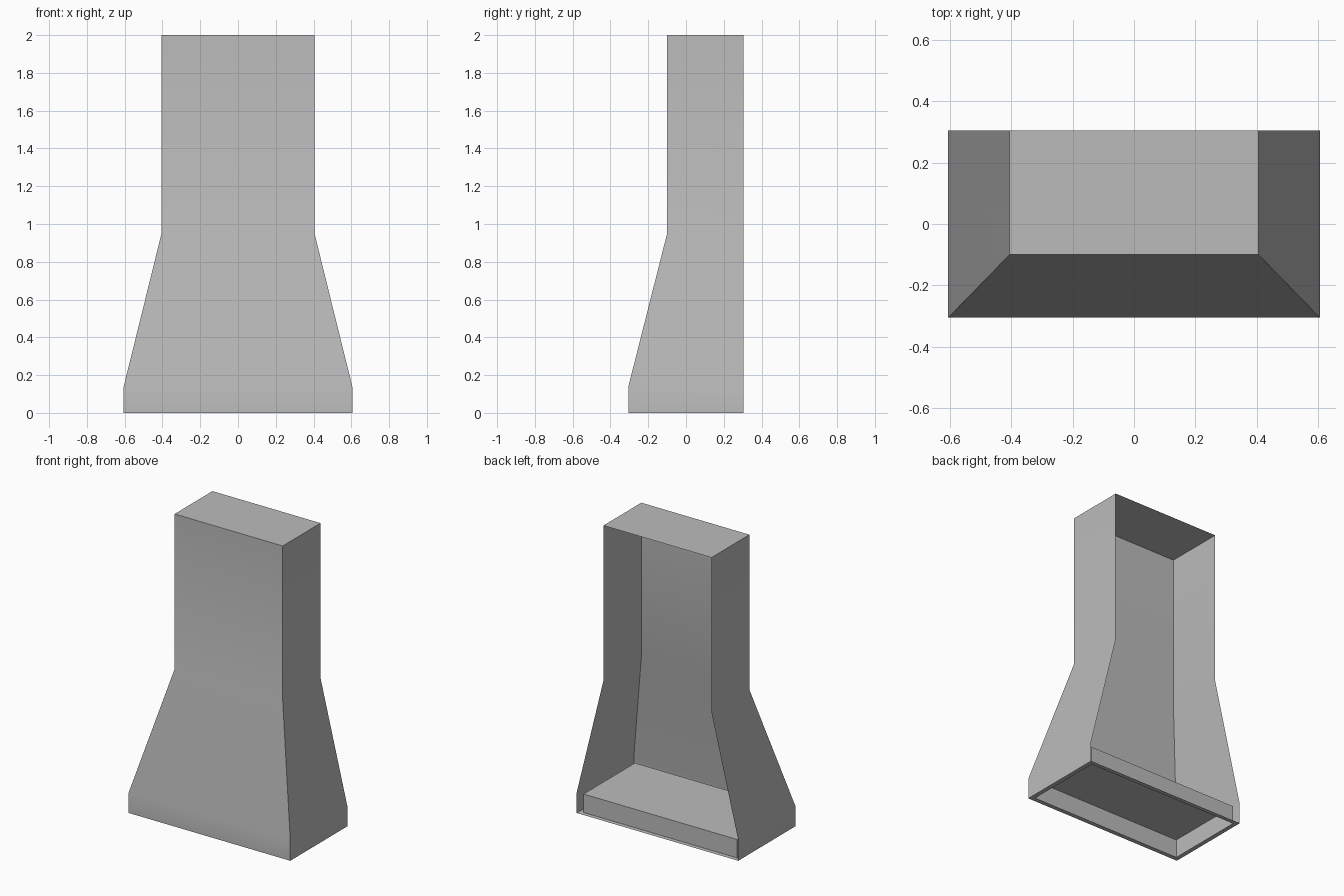
import bpy
import bmesh

cube = bpy.data.objects.get("Cube")
if cube:
    bpy.data.objects.remove(cube, do_unlink=True)

# Single brushed grey metal
metal = bpy.data.materials.new("grey metal")
metal.use_nodes = True
GREY = (0.5, 0.5, 0.5, 1)
metal.diffuse_color = GREY
metal.node_tree.nodes["Principled BSDF"].inputs["Base Color"].default_value = GREY


def ring(bm, half_width, front, back, z):
    """Rectangle of vertices, starting at the back right corner."""
    corners = ((-half_width, back), (-half_width, front),
               (half_width, front), (half_width, back))
    return [bm.verts.new((x, y, z)) for x, y in corners]


def bridge(bm, lower, upper, sides):
    """Join two rings along the given number of sides (the fourth is the back)."""
    for i in range(sides):
        j = (i + 1) % 4
        bm.faces.new((lower[i], lower[j], upper[j], upper[i]))


def finish(bm, name):
    mesh = bpy.data.meshes.new(name)
    bm.to_mesh(mesh)
    bm.free()
    mesh.materials.append(metal)
    obj = bpy.data.objects.new(name, mesh)
    bpy.context.collection.objects.link(obj)
    bpy.ops.object.select_all(action="DESELECT")
    obj.select_set(True)
    bpy.context.view_layer.objects.active = obj
    bpy.ops.object.shade_smooth_by_angle()


WIDTH, DEPTH = 0.605, 0.305
RIM = 0.03

# Hood shell: skirt, sloped canopy and flue cover, open at the back
bm = bmesh.new()
profile = ((WIDTH, -DEPTH, 0), (WIDTH, -DEPTH, 0.14),
           (0.405, -0.1, 0.95), (0.405, -0.1, 2))
rings = [ring(bm, w, front, DEPTH, z) for w, front, z in profile]
for lower, upper in zip(rings, rings[1:]):
    bridge(bm, lower, upper, 3)
bm.faces.new(rings[-1])
finish(bm, "hood_shell")

# Underside: flat rim around a recessed intake box
bm = bmesh.new()
outer = ring(bm, WIDTH, -DEPTH, DEPTH, 0)
inner = ring(bm, WIDTH - RIM, RIM - DEPTH, DEPTH - RIM, 0)
ceiling = ring(bm, WIDTH - RIM, RIM - DEPTH, DEPTH - RIM, 0.125)
bridge(bm, inner, outer, 4)
bridge(bm, ceiling, inner, 4)
bm.faces.new(reversed(ceiling))
finish(bm, "intake_recess")
